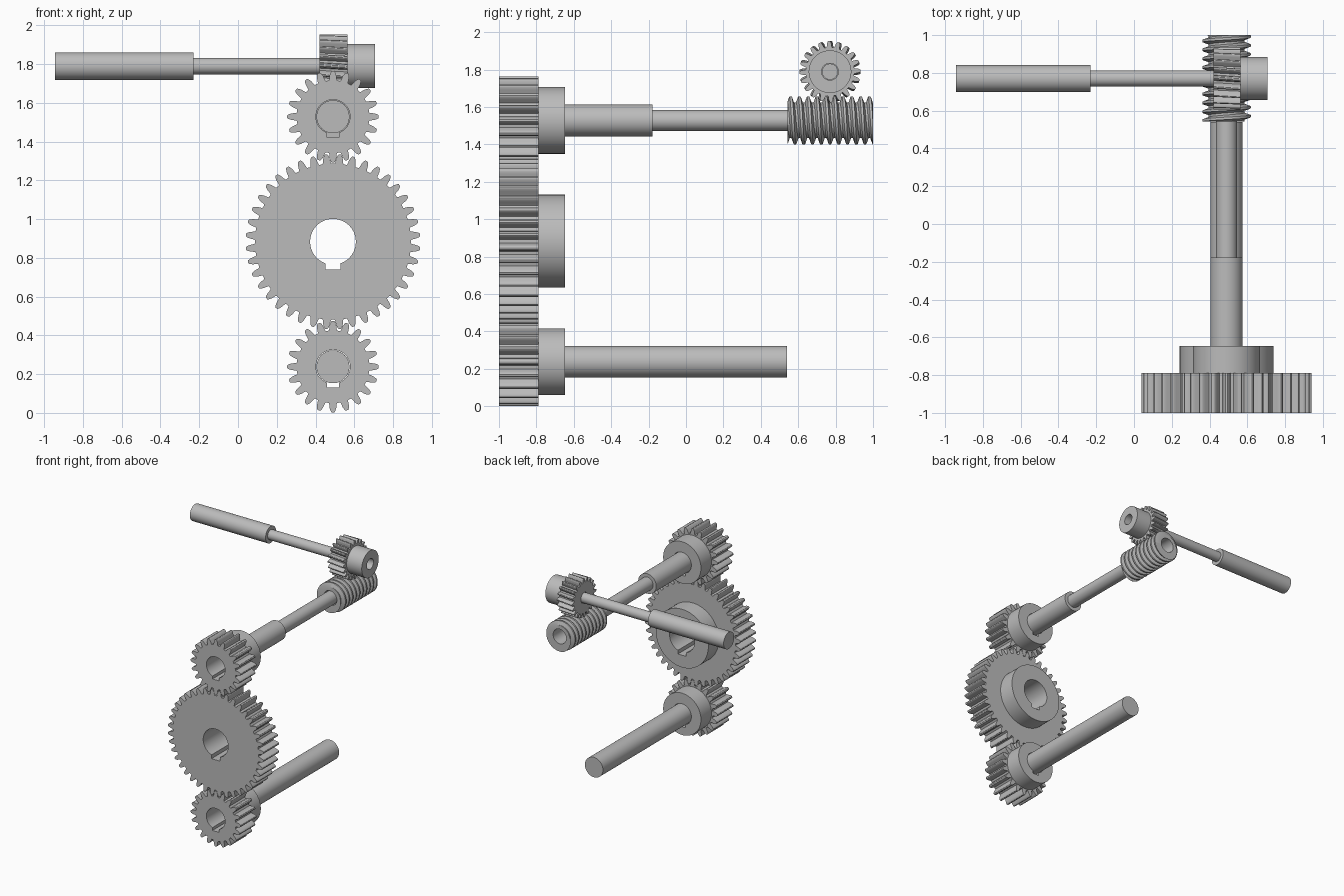
import bpy, bmesh
from math import sin, cos, pi, asin, tau
from mathutils import Matrix, Vector

if "Cube" in bpy.data.objects:
    bpy.data.objects.remove(bpy.data.objects["Cube"], do_unlink=True)

steel = bpy.data.materials.new("steel grey")
steel.use_nodes = True
GREY = (0.5, 0.5, 0.5, 1)
steel.diffuse_color = GREY
steel.node_tree.nodes["Principled BSDF"].inputs["Base Color"].default_value = GREY

X = 0.49                                    # shared column of the gear train
ALONG_Y = Matrix(((1, 0, 0), (0, 0, -1), (0, 1, 0))).to_4x4()   # local z -> -y
ALONG_X = Matrix(((0, 0, 1), (1, 0, 0), (0, 1, 0))).to_4x4()    # local z -> +x


def finish(name, mesh):
    """Link a mesh as a named steel part with sharp-edged smooth shading."""
    mesh.materials.clear()
    mesh.materials.append(steel)
    ob = bpy.data.objects.new(name, mesh)
    bpy.context.collection.objects.link(ob)
    bpy.ops.object.select_all(action='DESELECT')
    ob.select_set(True)
    bpy.context.view_layer.objects.active = ob
    bpy.ops.object.shade_smooth_by_angle(angle=pi / 6)
    return ob


def polar(r, a):
    return (r * cos(a), r * sin(a))


def circle(r, n=64):
    return [polar(r, tau * i / n) for i in range(n)]


def keyed_bore(r, half_width, depth):
    """Round bore with a rectangular keyway at the bottom."""
    a = asin(half_width / r)
    arc = [polar(r, -pi / 2 + a + (tau - 2 * a) * i / 56) for i in range(57)]
    return arc + [(-half_width, -depth), (half_width, -depth)]


def tooth_outline(teeth, module, phase=0):
    """Closed gear outline: radius offsets in modules, half widths in pitches."""
    flank = [(-1.25, .36), (-1.0, .32), (0, .25), (.6, .175), (.9, .12), (1, .07)]
    side = [(teeth / 2 + h, -w) for h, w in flank]
    side += [(r, -w) for r, w in reversed(side)]
    return [polar(r * module, phase + (t + w) * tau / teeth)
            for t in range(teeth) for r, w in side]


def plate(name, loops, thickness, centre, frame, twist=0):
    """Extrude an outline with holes, then turn it onto its axis."""
    cu = bpy.data.curves.new(name, 'CURVE')
    cu.dimensions, cu.fill_mode, cu.extrude = '2D', 'BOTH', thickness / 2
    for loop in loops:
        sp = cu.splines.new('POLY')
        sp.points.add(len(loop) - 1)
        for p, (u, v) in zip(sp.points, loop):
            p.co = (u, v, 0, 1)
        sp.use_cyclic_u = True
    tmp = bpy.data.objects.new(name + "_outline", cu)
    bpy.context.collection.objects.link(tmp)
    dg = bpy.context.evaluated_depsgraph_get()
    mesh = bpy.data.meshes.new_from_object(tmp.evaluated_get(dg))
    bpy.data.objects.remove(tmp, do_unlink=True)
    bpy.data.curves.remove(cu)
    bm = bmesh.new()
    bm.from_mesh(mesh)
    bmesh.ops.remove_doubles(bm, verts=bm.verts, dist=1e-5)
    for v in bm.verts:
        v.co = Matrix.Rotation(twist * v.co.z, 3, 'Z') @ v.co
    bmesh.ops.transform(bm, matrix=Matrix.Translation(centre) @ frame, verts=bm.verts)
    bmesh.ops.recalc_face_normals(bm, faces=bm.faces)
    bm.to_mesh(mesh)
    bm.free()
    return finish(name, mesh)


def rod(name, steps, across, frame):
    """Stepped round shaft; steps are (position, radius) along the axis."""
    bm = bmesh.new()
    n = 64
    rings = []
    for d, r in steps:
        base = Vector((across[0], d, across[1])) if frame is ALONG_Y else Vector((d, *across))
        rings.append([bm.verts.new(base + frame.to_3x3() @ Vector((*p, 0)))
                      for p in circle(r, n)])
    for a, b in zip(rings, rings[1:]):
        for i in range(n):
            j = (i + 1) % n
            bm.faces.new((a[i], a[j], b[j], b[i]))
    bm.faces.new(rings[0])
    bm.faces.new(rings[-1])
    bmesh.ops.recalc_face_normals(bm, faces=bm.faces)
    mesh = bpy.data.meshes.new(name)
    bm.to_mesh(mesh)
    bm.free()
    return finish(name, mesh)


def worm(name, y0, y1, z, module, pitch_r, bore_r, gap_y):
    """Single-start right-hand screw thread around y, with a plain bore."""
    lead = pi * module
    profile = [(0, -1.25), (.12, -1.25), (.36, .9), (.41, 1), (.59, 1), (.64, .9), (.88, -1.25)]

    def radius(y, theta):
        t = ((y - gap_y) / lead - theta / tau) % 1
        pts = profile + [(1, -1.25)]
        for (a, ha), (b, hb) in zip(pts, pts[1:]):
            if t <= b:
                return pitch_r + module * (ha + (hb - ha) * (t - a) / (b - a))

    bm = bmesh.new()
    n = 72
    columns = []
    for i in range(n + 1):
        th = tau * i / n
        line = [(y0, bore_r)]
        for k in range(-8, 8):
            for t, _ in profile:
                y = min(max(gap_y + (k + t + th / tau) * lead, y0), y1)
                line.append((y, radius(y, th)))
        line += [(y1, bore_r), (y0, bore_r)]
        columns.append([bm.verts.new((X + r * sin(th), y, z + r * cos(th))) for y, r in line])
    for a, b in zip(columns, columns[1:]):
        for j in range(len(a) - 1):
            bm.faces.new((a[j], a[j + 1], b[j + 1], b[j]))
    bmesh.ops.remove_doubles(bm, verts=bm.verts, dist=1e-5)
    bmesh.ops.dissolve_degenerate(bm, edges=bm.edges, dist=1e-5)
    bmesh.ops.recalc_face_normals(bm, faces=bm.faces)
    mesh = bpy.data.meshes.new(name)
    bm.to_mesh(mesh)
    bm.free()
    return finish(name, mesh)


# Spur gear train: toothed disc at the front, hub behind it
M = 0.02147
FRONT, DISC_BACK, HUB_BACK = -1.0, -0.789, -0.647
small_bore = keyed_bore(0.088, 0.03, 0.108)
large_bore = keyed_bore(0.118, 0.039, 0.144)
LOW_Z, MID_Z, TOP_Z = 0.238, 0.883, 1.528
for name, z, teeth, phase, hub_r, bore in (
        ("lower_gear", LOW_Z, 20, 0, 0.178, small_bore),
        ("middle_gear", MID_Z, 40, pi / 40, 0.248, large_bore),
        ("upper_gear", TOP_Z, 20, 0, 0.178, small_bore)):
    plate(name, [tooth_outline(teeth, M, phase), bore], DISC_BACK - FRONT,
          (X, (FRONT + DISC_BACK) / 2, z), ALONG_Y)
    plate(name + "_hub", [circle(hub_r), bore], HUB_BACK - DISC_BACK,
          (X, (DISC_BACK + HUB_BACK) / 2, z), ALONG_Y)

# Shafts running back from the small gears
rod("lower_shaft", [(DISC_BACK, 0.085), (0.539, 0.085)], (X, LOW_Z), ALONG_Y)
rod("upper_shaft", [(DISC_BACK, 0.085), (-0.178, 0.085), (-0.178, 0.056), (0.58, 0.056)],
    (X, TOP_Z), ALONG_Y)

# Worm on the upper shaft and the wheel it drives
WM, WHEEL_Y, WHEEL_Z = 0.0149, 0.77, 1.789
worm("worm", 0.542, 1.0, TOP_Z, WM, 0.1135, 0.062, WHEEL_Y)
wheel_bore = circle(0.045, 48)
plate("worm_wheel", [tooth_outline(20, WM), wheel_bore], 0.144,
      (0.492, WHEEL_Y, WHEEL_Z), ALONG_X, twist=0.44)
plate("worm_wheel_hub", [circle(0.114), wheel_bore], 0.142,
      (0.635, WHEEL_Y, WHEEL_Z), ALONG_X)

# Cross shaft with its thick grip end
rod("cross_shaft", [(-0.943, 0.071), (-0.23, 0.071), (-0.23, 0.0425), (0.46, 0.0425)],
    (WHEEL_Y, WHEEL_Z), ALONG_X)
